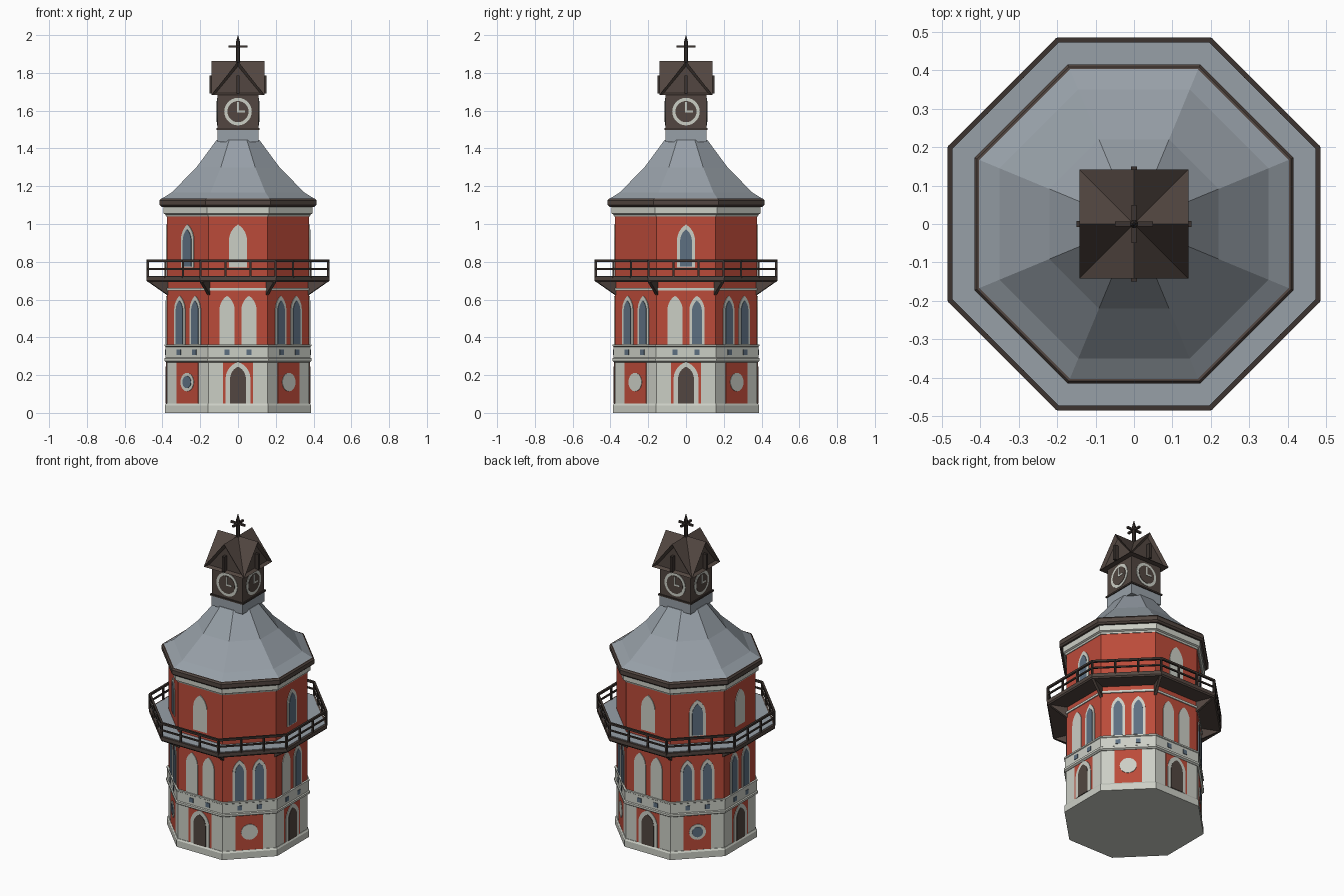
import bpy, bmesh
from math import cos, sin, pi, atan2, sqrt, radians
from mathutils import Vector

cube = bpy.data.objects.get("Cube")
if cube:
    bpy.data.objects.remove(cube, do_unlink=True)


def material(name, rgb):
    m = bpy.data.materials.new(name)
    m.use_nodes = True
    m.diffuse_color = (*rgb, 1)
    m.node_tree.nodes["Principled BSDF"].inputs["Base Color"].default_value = (*rgb, 1)
    return m


RED = material("brick red", (0.50, 0.07, 0.042))
STONE = material("pale stone", (0.60, 0.62, 0.56))
SLATE = material("slate grey", (0.31, 0.35, 0.39))
GLASS = material("window blue", (0.11, 0.16, 0.22))
BROWN = material("timber brown", (0.085, 0.062, 0.052))
DARK = material("dark timber", (0.045, 0.034, 0.029))
CORNER = 1 / cos(pi / 8)
FACES = [i * pi / 4 for i in range(8)]
AXES = FACES[::2]
FRONT, RIGHT, BACK, LEFT = 6, 0, 2, 4


def finish(name, bm, mat):
    bmesh.ops.recalc_face_normals(bm, faces=bm.faces[:])
    mesh = bpy.data.meshes.new(name)
    bm.to_mesh(mesh)
    bm.free()
    mesh.materials.append(mat)
    ob = bpy.data.objects.new(name, mesh)
    bpy.context.scene.collection.objects.link(ob)
    return ob


def prism(name, profile, mat, sides=8):
    """Stack of regular polygons from (apothem, z) pairs."""
    bm = bmesh.new()
    rings = []
    for r, z in profile:
        R = r / cos(pi / sides)
        angs = [(i + 0.5) * 2 * pi / sides for i in range(sides)]
        rings.append([bm.verts.new((R * cos(a), R * sin(a), z)) for a in angs])
    for lo, hi in zip(rings, rings[1:]):
        for i in range(sides):
            j = (i + 1) % sides
            bm.faces.new((lo[i], lo[j], hi[j], hi[i]))
    bm.faces.new(rings[0])
    bm.faces.new(rings[-1])
    return finish(name, bm, mat)


def slab(bm, pts, push):
    """Polygon extruded along a vector."""
    a = [bm.verts.new(p) for p in pts]
    b = [bm.verts.new(Vector(p) + push) for p in pts]
    bm.faces.new(a)
    bm.faces.new(b)
    for i in range(len(a)):
        j = (i + 1) % len(a)
        bm.faces.new((a[i], a[j], b[j], b[i]))


def plate(bm, ang, dist, outline, depth):
    """Thin plate on the wall facing ang, outline given as (across, z)."""
    n = Vector((cos(ang), sin(ang), 0))
    u = Vector((-sin(ang), cos(ang), 0))
    slab(bm, [n * dist + u * x + Vector((0, 0, z)) for x, z in outline], n * depth)


def bar(bm, p, q, t):
    p, q = Vector(p), Vector(q)
    d = (q - p).normalized()
    side = d.cross(Vector((0, 0, 1)) if abs(d.z) < 0.9 else Vector((1, 0, 0))).normalized() * t / 2
    up = d.cross(side)
    slab(bm, [p + side + up, p - side + up, p - side - up, p + side - up], q - p)


def rect(x0, x1, z0, z1):
    return [(x0, z0), (x1, z0), (x1, z1), (x0, z1)]


def arch(cx, w, z0, top, rise, n=6):
    c = (rise * rise - w * w) / (2 * w)
    R, end = w + c, atan2(rise, c)
    half = [(R * cos(end * i / n) - c, top - rise + R * sin(end * i / n)) for i in range(n)]
    return ([(cx - w, z0), (cx + w, z0)] + [(cx + x, z) for x, z in half]
            + [(cx, top)] + [(cx - x, z) for x, z in reversed(half)])


def circle(r, z, n=20):
    return [(r * cos(2 * pi * i / n), z + r * sin(2 * pi * i / n)) for i in range(n)]


# Octagonal body and mouldings
prism("plinth", [(0.386, 0), (0.386, 0.04), (0.38, 0.05)], STONE)
prism("ground_floor", [(0.377, 0.045), (0.377, 0.275)], STONE)
prism("string_ledge", [(0.38, 0.268), (0.39, 0.275), (0.39, 0.288), (0.384, 0.292)], STONE)
prism("frieze", [(0.384, 0.285), (0.384, 0.35), (0.388, 0.353), (0.388, 0.362)], STONE)
prism("brick_walls", [(0.376, 0.36), (0.376, 1.05)], RED)
prism("bracket_band", [(0.382, 0.648), (0.382, 0.662)], STONE)
prism("eaves_cornice", [(0.38, 1.04), (0.384, 1.05), (0.394, 1.055), (0.394, 1.095)], STONE)
prism("eaves_fascia", [(0.405, 1.09), (0.415, 1.1), (0.415, 1.125), (0.408, 1.135)], BROWN)
prism("main_roof", [(0.41, 1.13), (0.35, 1.168), (0.22, 1.3), (0.113, 1.445)], SLATE)

# Windows, doors and painted panels
panels, surrounds, glass, doors = (bmesh.new() for _ in range(4))
UPPER = {RIGHT: True, FRONT: False, BACK: False, LEFT: False, 3: True, 5: True}
for k, a in enumerate(FACES):
    plate(panels, a, 0.376, rect(-0.08, 0.08, 0.05, 0.27), 0.003)
    if k % 2 == 0:
        plate(surrounds, a, 0.377, arch(0, 0.066, 0.05, 0.27, 0.09), 0.005)
        plate(doors, a, 0.377, arch(0, 0.042, 0.05, 0.245, 0.065), 0.008)
    else:
        plate(surrounds, a, 0.377, circle(0.049, 0.163), 0.005)
        if k in (3, 5):
            plate(glass, a, 0.377, circle(0.032, 0.163), 0.008)
    for s in (-1, 1):
        x = s * 0.058
        plate(glass, a, 0.383, rect(x - 0.014, x + 0.014, 0.307, 0.335), 0.004)
        plate(surrounds, a, 0.374, arch(x, 0.04, 0.362, 0.62, 0.075), 0.006)
        if k not in (FRONT, BACK) and (k, s) != (RIGHT, -1):
            plate(glass, a, 0.374, arch(x, 0.026, 0.366, 0.595, 0.055), 0.009)
    if k in UPPER:
        plate(surrounds, a, 0.374, arch(0, 0.048, 0.77, 0.997, 0.085), 0.006)
        if UPPER[k]:
            plate(glass, a, 0.374, arch(0, 0.031, 0.775, 0.972, 0.062), 0.009)
finish("red_panels", panels, RED)
finish("window_surrounds", surrounds, STONE)
finish("window_panes", glass, GLASS)
finish("doors", doors, BROWN)

# Balcony deck, corner brackets and railing
prism("balcony_deck", [(0.478, 0.692), (0.484, 0.7), (0.484, 0.722)], BROWN)
prism("balcony_floor", [(0.472, 0.715), (0.472, 0.725)], SLATE)
brackets, rails = bmesh.new(), bmesh.new()
for a in FACES:
    c = a + pi / 8
    out, side = Vector((cos(c), sin(c), 0)), Vector((-sin(c), cos(c), 0))
    pts = [out * r * CORNER + Vector((0, 0, z)) - side * 0.008
           for r, z in ((0.37, 0.695), (0.475, 0.695), (0.37, 0.622))]
    slab(brackets, pts, side * 0.016)
    p = Vector((cos(a - pi / 8), sin(a - pi / 8), 0)) * 0.478 * CORNER
    q = out * 0.478 * CORNER
    for z, t in ((0.805, 0.013), (0.762, 0.009)):
        bar(rails, p + Vector((0, 0, z)), q + Vector((0, 0, z)), t)
    for i in range(3):
        foot = p.lerp(q, i / 3)
        bar(rails, foot + Vector((0, 0, 0.715)), foot + Vector((0, 0, 0.808)), 0.011)
finish("balcony_brackets", brackets, BROWN)
finish("balcony_railing", rails, DARK)

# Clock turret
prism("turret_neck", [(0.109, 1.435), (0.109, 1.505)], SLATE, 4)
prism("turret_ledge", [(0.115, 1.498), (0.115, 1.508)], DARK, 4)
prism("clock_box", [(0.108, 1.505), (0.108, 1.69)], BROWN, 4)
rings, dials, hands, posts = (bmesh.new() for _ in range(4))
for a in AXES:
    plate(rings, a, 0.107, circle(0.073, 1.595, 28), 0.004)
    plate(dials, a, 0.107, circle(0.056, 1.595, 28), 0.006)
    plate(hands, a, 0.107, rect(-0.005, 0.005, 1.59, 1.645), 0.008)
    plate(hands, a, 0.107, rect(-0.005, 0.036, 1.59, 1.6), 0.008)
    plate(posts, a, 0.118, rect(-0.008, 0.008, 1.69, 1.785), 0.032)
finish("clock_rings", rings, STONE)
finish("clock_dials", dials, BROWN)
finish("clock_hands", hands, STONE)
finish("gable_posts", posts, DARK)

# Crossed gable roof with recessed gables
bm = bmesh.new()
hub = bm.verts.new((0, 0, 1.862))
tips = [bm.verts.new((0.141 * cos(a), 0.141 * sin(a), 1.862)) for a in AXES]
feet = [bm.verts.new((0.141 * sqrt(2) * cos(a + pi / 4), 0.141 * sqrt(2) * sin(a + pi / 4), 1.682))
        for a in AXES]
gables = []
for i in range(4):
    bm.faces.new((hub, tips[i], feet[i]))
    bm.faces.new((hub, feet[i - 1], tips[i]))
    gables.append(bm.faces.new((feet[i - 1], feet[i], tips[i])))
bm.faces.new(feet[::-1])
bmesh.ops.recalc_face_normals(bm, faces=bm.faces[:])
bmesh.ops.inset_individual(bm, faces=gables, thickness=0.027, depth=-0.018)
finish("gable_roof", bm, BROWN)

# Finial cross
prism("finial_pole", [(0.01, 1.84), (0.01, 1.965), (0.001, 2.0)], DARK, 8)
bm = bmesh.new()
bar(bm, (-0.05, 0, 1.94), (0.05, 0, 1.94), 0.012)
bar(bm, (0, -0.05, 1.94), (0, 0.05, 1.94), 0.012)
finish("finial_arms", bm, DARK)
